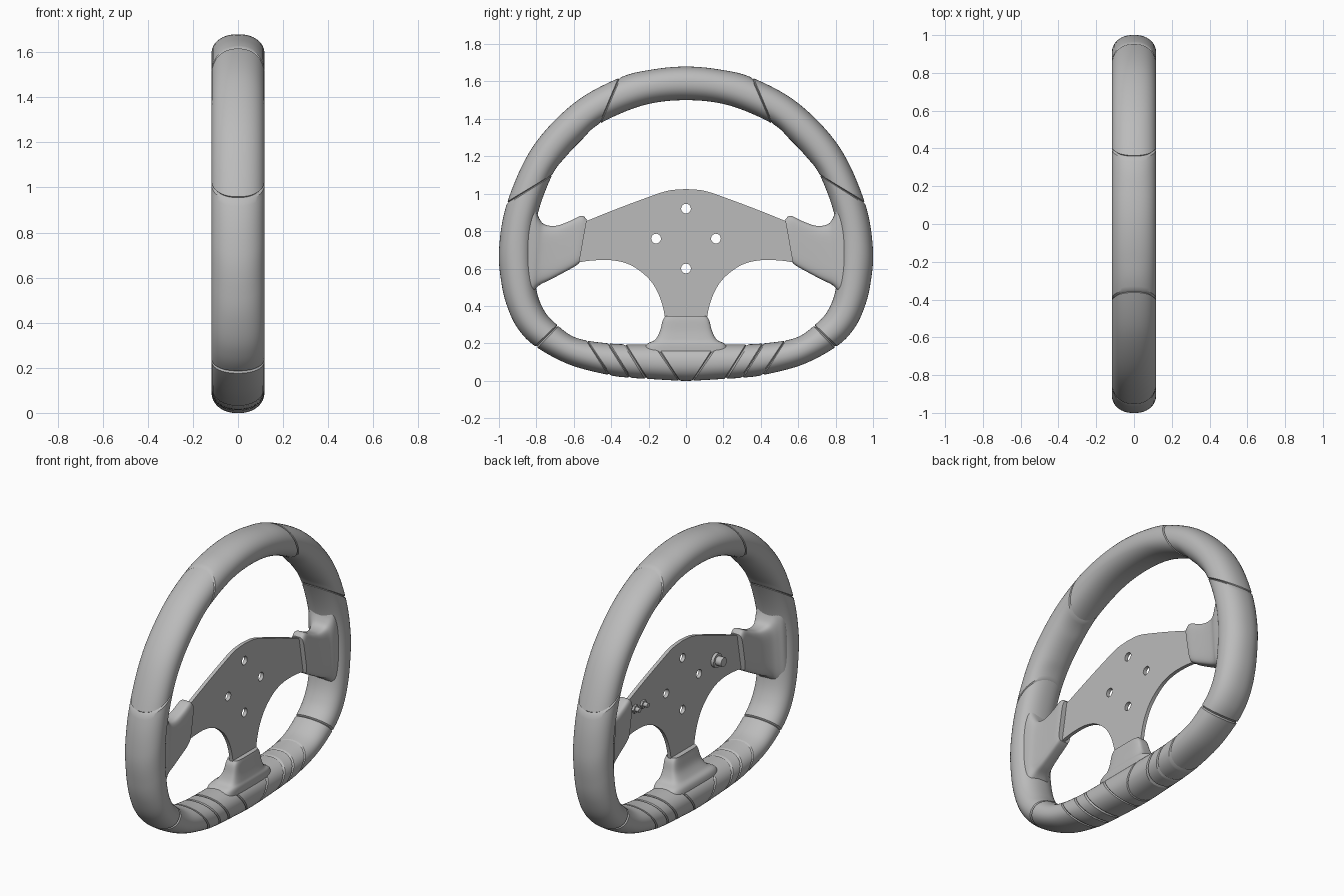
import bpy, bmesh, math
from mathutils import Vector, Matrix

cube = bpy.data.objects.get("Cube")
if cube:
    bpy.data.objects.remove(cube, do_unlink=True)

grey = bpy.data.materials.new("satin_grey")
grey.use_nodes = True
grey.diffuse_color = (0.5, 0.5, 0.5, 1)
grey.node_tree.nodes["Principled BSDF"].inputs["Base Color"].default_value = (0.5, 0.5, 0.5, 1)


def finish(name, bm, angle=35):
    bmesh.ops.recalc_face_normals(bm, faces=bm.faces)
    mesh = bpy.data.meshes.new(name)
    bm.to_mesh(mesh)
    bm.free()
    mesh.materials.append(grey)
    obj = bpy.data.objects.new(name, mesh)
    bpy.context.collection.objects.link(obj)
    bpy.ops.object.select_all(action='DESELECT')
    bpy.context.view_layer.objects.active = obj
    obj.select_set(True)
    bpy.ops.object.shade_smooth_by_angle(angle=math.radians(angle))
    return obj


def catmull(p0, p1, p2, p3, t):
    return 0.5 * (2 * p1 + (p2 - p0) * t + (2 * p0 - 5 * p1 + 4 * p2 - p3) * t**2
                  + (3 * p1 - p0 - 3 * p2 + p3) * t**3)


def smooth_path(points, steps=6):
    """Open smooth path through the points."""
    pts = [Vector(p) for p in points]
    pts = [2 * pts[0] - pts[1]] + pts + [2 * pts[-1] - pts[-2]]
    out = [catmull(*pts[i:i + 4], k / steps) for i in range(len(pts) - 3) for k in range(steps)]
    return out + [pts[-2]]


def loft(name, rings, power, closed=False, sides=40, angle=35):
    """Skin rings given as (y1, z1, y2, z2, half thickness, x centre)."""
    bm = bmesh.new()
    loops = []
    for y1, z1, y2, z2, half, cx in rings:
        loop = []
        for k in range(sides):
            a = math.tau * (k + 0.5) / sides
            c, s = math.cos(a), math.sin(a)
            u = math.copysign(abs(c) ** (2 / power), c)
            v = math.copysign(abs(s) ** (2 / power), s)
            loop.append(bm.verts.new((cx + half * v, (y1 + y2 + (y1 - y2) * u) / 2,
                                      (z1 + z2 + (z1 - z2) * u) / 2)))
        loops.append(loop)
    pairs = list(zip(loops, loops[1:]))
    if closed:
        pairs.append((loops[-1], loops[0]))
    else:
        bm.faces.new(loops[0])
        bm.faces.new(loops[-1])
    for a, b in pairs:
        for k in range(sides):
            n = (k + 1) % sides
            bm.faces.new((a[k], a[n], b[n], b[k]))
    return finish(name, bm, angle)


# Rim: outer y, z, inner y, z, and whether a stitched seam lies there
stations = [
    (0.18, 1.664, 0.23, 1.472, 0), (0.355, 1.62, 0.46, 1.375, 1),
    (0.60, 1.484, 0.56, 1.285, 0), (0.82, 1.25, 0.645, 1.195, 0),
    (0.957, 0.95, 0.715, 1.10, 1), (1.0, 0.70, 0.79, 0.90, 0),
    (0.985, 0.51, 0.815, 0.70, 0), (0.95, 0.38, 0.80, 0.49, 0),
    (0.893, 0.27, 0.755, 0.37, 0), (0.80, 0.18, 0.685, 0.295, 1),
    (0.62, 0.085, 0.61, 0.24, 0), (0.41, 0.03, 0.53, 0.215, 1),
    (0.30, 0.016, 0.415, 0.20, 1), (0.21, 0.01, 0.325, 0.195, 1),
    (0.035, 0.0, 0.165, 0.195, 1)]
top = [(0, 1.68, 0, 1.50, 0)]
mirrored = [(-a, b, -c, d, s) for a, b, c, d, s in reversed(stations)]
ring_pts = top + stations + mirrored
count = len(ring_pts)
vecs = [Vector(p[:4]) for p in ring_pts]
rim = []
for i in range(count):
    p = [vecs[(i + j) % count] for j in (-1, 0, 1, 2)]
    seam, next_seam = ring_pts[i][4], ring_pts[(i + 1) % count][4]
    gap = 0.008 / max(0.05, (p[2] - p[1]).length / 1.4)
    ts = [0, gap] if seam else [0]
    ts += [k / 8 for k in range(1, 8) if k / 8 > gap * 1.2 and k / 8 < 1 - gap * 1.2]
    ts += [1 - gap] if next_seam else []
    for t in ts:
        q = catmull(*p, t)
        half = 0.118
        if seam and t == 0:
            mid = Vector((q[0] + q[2], q[1] + q[3])) / 2
            o = Vector((q[0], q[1])) - mid
            o *= 1 - 0.009 / o.length
            q = Vector((*(mid + o), *(mid - o)))
            half -= 0.009
        rim.append((*q, half, 0))
loft("rim", rim, 2.2, closed=True, angle=28)

# Side spoke covers: top y, z, bottom y, z, half thickness, x centre
cover = [
    (0.53, 0.863, 0.572, 0.627, 0.042, 0.032), (0.56, 0.882, 0.60, 0.608, 0.045, 0.032),
    (0.63, 0.85, 0.66, 0.575, 0.047, 0.030), (0.70, 0.828, 0.73, 0.538, 0.052, 0.026),
    (0.76, 0.838, 0.785, 0.51, 0.064, 0.018), (0.79, 0.88, 0.82, 0.47, 0.08, 0.01),
    (0.815, 0.95, 0.85, 0.43, 0.094, 0.0), (0.88, 1.0, 0.90, 0.40, 0.10, 0.0)]
cover = smooth_path(cover, 5)
for side, name in ((1, "rear_spoke_cover"), (-1, "front_spoke_cover")):
    loft(name, [(side * a, b, side * c, d, h, x) for a, b, c, d, h, x in cover], 5)

# Lower spoke cover
lower = [(0.11, 0.345, 0.04, 0.032), (0.125, 0.32, 0.044, 0.032), (0.14, 0.265, 0.052, 0.028),
         (0.165, 0.22, 0.07, 0.018), (0.215, 0.19, 0.09, 0.006), (0.24, 0.12, 0.095, 0.0)]
loft("lower_spoke_cover",
     [(w, z, -w, z, h, x) for w, z, h, x in smooth_path(lower, 5)], 5)

# Centre plate with bolt holes
upper_edge = smooth_path([(0, 1.025), (0.10, 1.015), (0.22, 0.975), (0.38, 0.915), (0.53, 0.855), (0.62, 0.82)])
arch = smooth_path([(0.62, 0.62), (0.53, 0.64), (0.41, 0.645), (0.32, 0.628), (0.25, 0.59),
                    (0.19, 0.535), (0.15, 0.47), (0.125, 0.40), (0.112, 0.33), (0.11, 0.26)])
half_outline = upper_edge + arch
outline = half_outline + [Vector((-p.x, p.y)) for p in reversed(half_outline[1:])]
holes = [[Vector((y + 0.026 * math.cos(k * math.tau / 24), z + 0.026 * math.sin(k * math.tau / 24)))
          for k in range(24)] for y, z in ((0, 0.92), (0, 0.60), (0.16, 0.76), (-0.16, 0.76))]
bm = bmesh.new()
for path in [outline] + holes:
    vs = [bm.verts.new((0.023, p.x, p.y)) for p in path]
    for a, b in zip(vs, vs[1:] + vs[:1]):
        bm.edges.new((a, b))
bmesh.ops.triangle_fill(bm, use_beauty=True, use_dissolve=False, edges=bm.edges[:])
grown = bmesh.ops.extrude_face_region(bm, geom=bm.faces[:])
bmesh.ops.translate(bm, vec=(0.022, 0, 0),
                    verts=[e for e in grown["geom"] if isinstance(e, bmesh.types.BMVert)])
finish("centre_plate", bm)


# Controls on the back of the plate
def stud(name, y, z, radius, reach, sides):
    bm = bmesh.new()
    turn = Matrix.Translation((0.03 - reach / 2, y, z)) @ Matrix.Rotation(math.pi / 2, 4, 'Y')
    bmesh.ops.create_cone(bm, cap_ends=True, segments=sides, radius1=radius, radius2=radius,
                          depth=reach, matrix=turn)
    finish(name, bm)


stud("knob_collar", -0.32, 0.785, 0.043, 0.025, 32)
stud("knob", -0.32, 0.785, 0.028, 0.065, 24)
for n, y in enumerate((0.47, 0.39)):
    stud(f"switch_base_{n + 1}", y, 0.785, 0.026, 0.02, 6)
    stud(f"switch_lever_{n + 1}", y, 0.785, 0.014, 0.045, 16)
